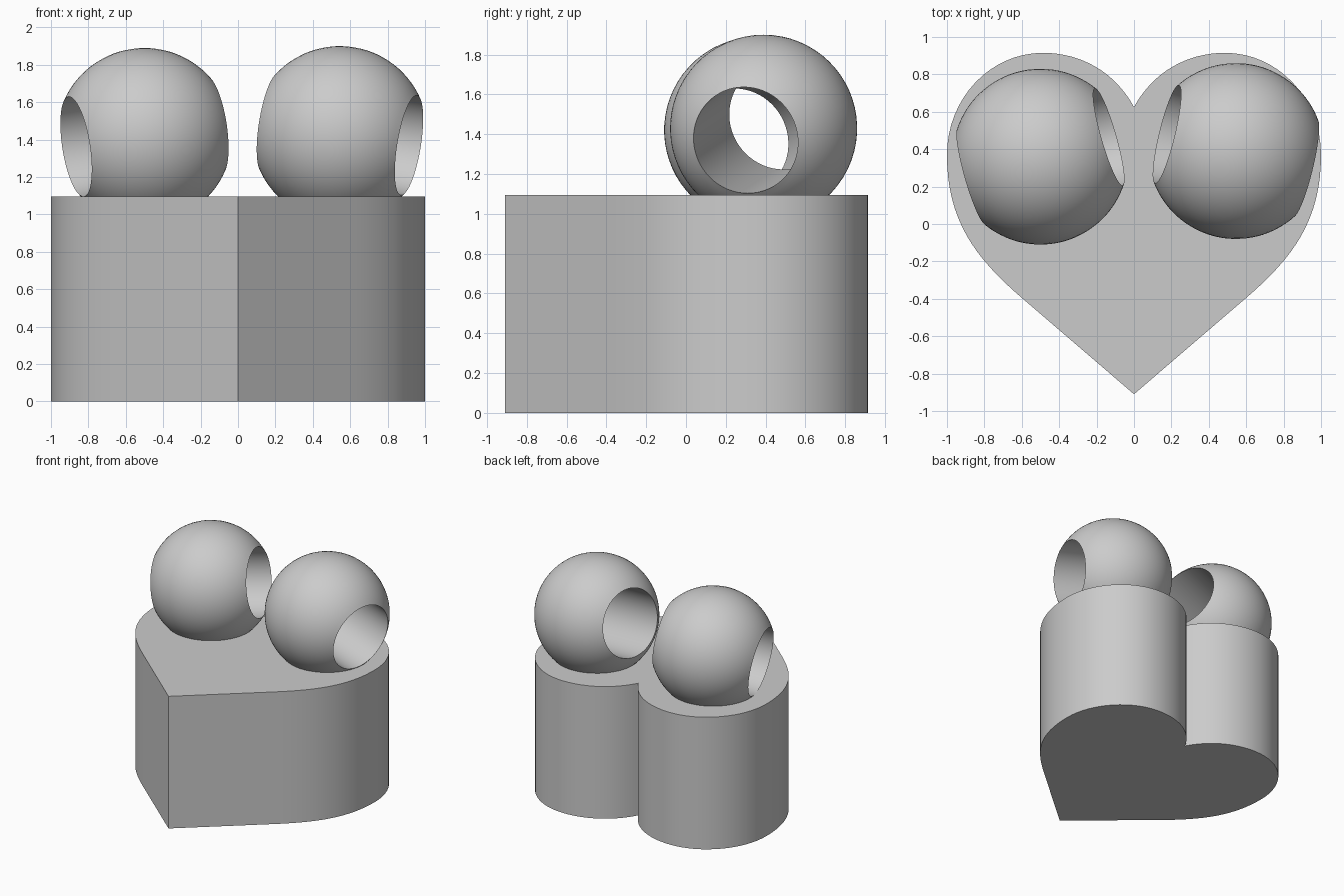
import bpy, bmesh, math
from mathutils import Vector
from mathutils.geometry import interpolate_bezier

if "Cube" in bpy.data.objects:
    bpy.data.objects.remove(bpy.data.objects["Cube"])

grey = bpy.data.materials.new("plain grey")
grey.diffuse_color = (0.6, 0.6, 0.6, 1)
grey.use_nodes = True
grey.node_tree.nodes["Principled BSDF"].inputs["Base Color"].default_value = grey.diffuse_color


def finish(bm, name):
    bmesh.ops.recalc_face_normals(bm, faces=bm.faces)
    mesh = bpy.data.meshes.new(name)
    bm.to_mesh(mesh)
    bm.free()
    mesh.materials.append(grey)
    obj = bpy.data.objects.new(name, mesh)
    bpy.context.collection.objects.link(obj)
    bpy.ops.object.select_all(action='DESELECT')
    obj.select_set(True)
    bpy.context.view_layer.objects.active = obj
    bpy.ops.object.shade_smooth_by_angle(angle=math.radians(30))
    return obj


# Heart base: right half from three curves, mirrored and extruded
def heart_base(height):
    segments = [
        ((0, 0.625), (0.10, 0.81), (0.28, 0.915), (0.487, 0.915)),
        ((0.487, 0.915), (0.77, 0.915), (1, 0.67), (1, 0.37)),
        ((1, 0.37), (1, 0.02), (0.85, -0.18), (0.60, -0.395)),
    ]
    half = []
    for seg in segments:
        pts = interpolate_bezier(*[Vector((x, y, 0)) for x, y in seg], 17)
        half += pts[:-1]
    half += [Vector((0.60, -0.395, 0)), Vector((0, -0.91, 0))]
    outline = half + [Vector((-p.x, p.y, 0)) for p in reversed(half[1:-1])]
    bm = bmesh.new()
    face = bm.faces.new([bm.verts.new(p) for p in outline])
    top = bmesh.ops.extrude_face_region(bm, geom=[face])["geom"]
    verts = [v for v in top if isinstance(v, bmesh.types.BMVert)]
    bmesh.ops.translate(bm, vec=(0, 0, height), verts=verts)
    return finish(bm, "heart_base")


# Bead: sphere with a straight round bore, turned around its hole axis
def bead(name, centre, axis, radius=0.47, bore=0.27, steps=64, rings=28):
    rim = math.asin(bore / radius)
    profile = []
    for i in range(rings + 1):
        a = rim + (math.pi - 2 * rim) * i / rings
        profile.append((radius * math.sin(a), radius * math.cos(a)))
    bm = bmesh.new()
    loops = []
    for s in range(steps):
        t = 2 * math.pi * s / steps
        loops.append([bm.verts.new((r * math.cos(t), r * math.sin(t), z))
                      for r, z in profile])
    n = len(profile)
    for s in range(steps):
        a, b = loops[s], loops[(s + 1) % steps]
        for i in range(n):
            j = (i + 1) % n
            bm.faces.new((a[i], a[j], b[j], b[i]))
    obj = finish(bm, name)
    obj.rotation_euler = Vector(axis).to_track_quat('Z', 'Y').to_euler()
    obj.location = centre
    return obj


heart_base(1.095)
bead("left_bead", (-0.50, 0.36, 1.42), (-0.365, -0.105, -0.057))
bead("right_bead", (0.545, 0.39, 1.43), (0.37, -0.09, -0.06))
